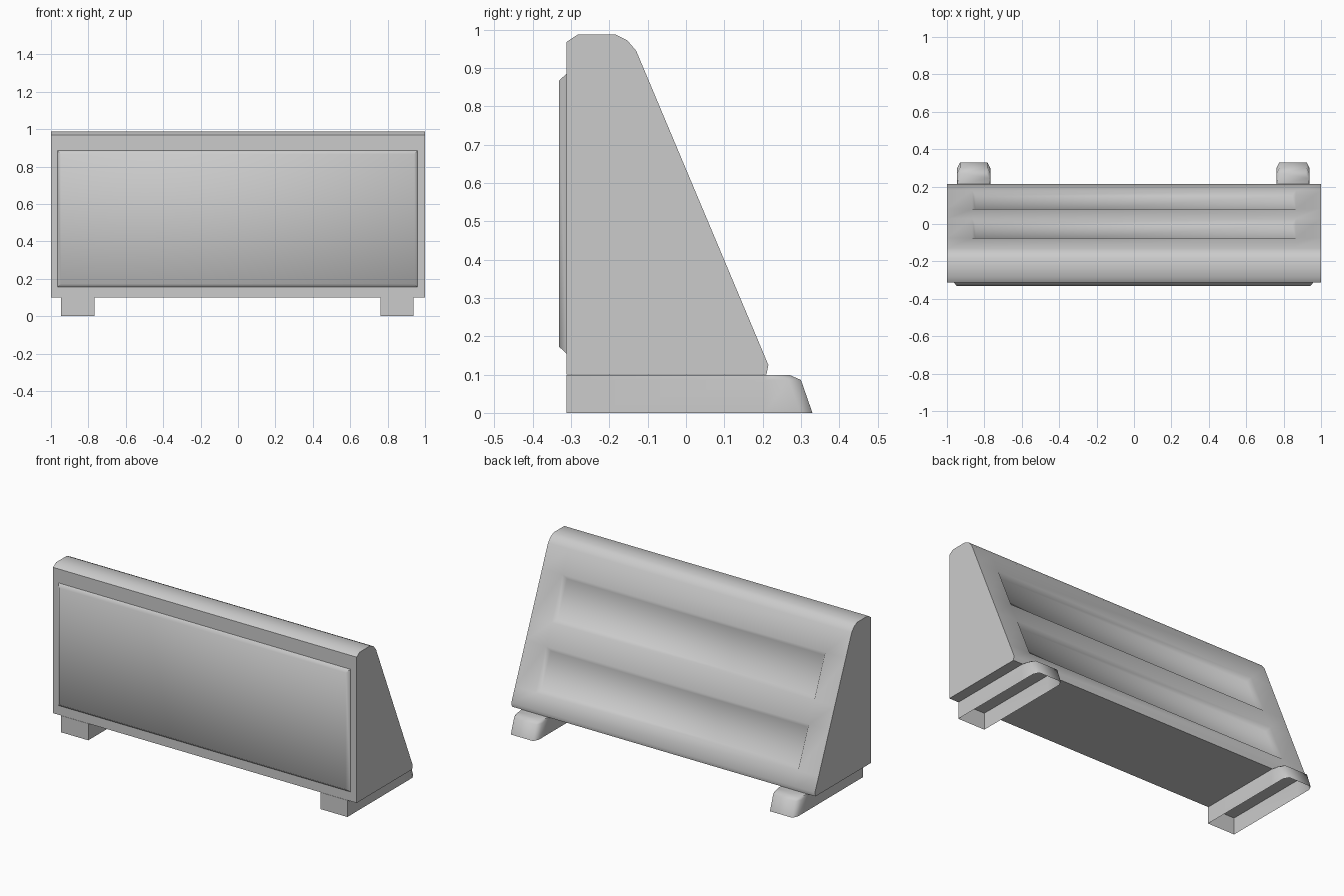
import bpy, bmesh, math
from mathutils import Vector

if "Cube" in bpy.data.objects:
    bpy.data.objects.remove(bpy.data.objects["Cube"], do_unlink=True)

GREY = (0.6, 0.6, 0.6, 1)
mat = bpy.data.materials.new("light grey")
mat.use_nodes = True
mat.diffuse_color = GREY
mat.node_tree.nodes["Principled BSDF"].inputs["Base Color"].default_value = GREY


def finish(bm, name, angle=55):
    mesh = bpy.data.meshes.new(name)
    bm.normal_update()
    bm.to_mesh(mesh)
    bm.free()
    ob = bpy.data.objects.new(name, mesh)
    bpy.context.collection.objects.link(ob)
    mesh.materials.append(mat)
    bpy.ops.object.select_all(action='DESELECT')
    ob.select_set(True)
    bpy.context.view_layer.objects.active = ob
    bpy.ops.object.shade_smooth_by_angle(angle=math.radians(angle))
    return ob


# Wedge body: side profile (y, z) swept across x, slope split at the recess rims
slope_top, slope_end = Vector((-0.13, 0.945)), Vector((0.215, 0.125))
rims = [(0.16, 0.46), (0.61, 0.90)]
profile = [(-0.312, 0.1), (-0.312, 0.968), (-0.283, 0.987), (-0.183, 0.987),
           (-0.153, 0.972), slope_top]
profile += [slope_top.lerp(slope_end, t) for rim in rims for t in rim]
profile += [slope_end, (0.21, 0.1)]

bm = bmesh.new()
side = bm.faces.new([bm.verts.new((-1, y, z)) for y, z in profile])
swept = bmesh.ops.extrude_face_region(bm, geom=[side], use_keep_orig=True)
bmesh.ops.translate(bm, vec=(2, 0, 0),
                    verts=[v for v in swept["geom"] if isinstance(v, bmesh.types.BMVert)])
bmesh.ops.recalc_face_normals(bm, faces=bm.faces)
for x in (-0.865, 0.865):
    bmesh.ops.bisect_plane(bm, geom=bm.verts[:] + bm.edges[:] + bm.faces[:],
                           plane_co=(x, 0, 0), plane_no=(1, 0, 0))

# Two long shallow recesses in the slope
centres = [slope_top.lerp(slope_end, sum(rim) / 2) for rim in rims]
cells = [f for f in bm.faces for c in centres
         if (f.calc_center_median() - Vector((0, c.x, c.y))).length < 0.02]
bmesh.ops.inset_individual(bm, faces=cells, thickness=0.027, depth=-0.025)
finish(bm, "wedge_body")

# Raised front panel with chamfered rim
bm = bmesh.new()
panel = bm.faces.new([bm.verts.new((x, -0.312, z)) for x, z in
                      ((-0.965, 0.155), (0.96, 0.155), (0.96, 0.885), (-0.965, 0.885))])
bm.normal_update()
bmesh.ops.inset_individual(bm, faces=[panel], thickness=0.026, depth=0.02)
finish(bm, "front_panel")


# Feet: hollow shells, open underneath, with a rounded sloping rear end
def foot(name, cx):
    bm = bmesh.new()
    rings = []
    for z, rear, half, corner in ((0, 0.33, 0.089, 0.016), (0.086, 0.3, 0.089, 0.016),
                                  (0.099, 0.27, 0.082, 0.012)):
        front_half = 0.089
        outline = [(-front_half, -0.312), (front_half, -0.312), (front_half, 0.205),
                   (half, rear - 2 * corner), (half - corner, rear),
                   (corner - half, rear), (-half, rear - 2 * corner), (-front_half, 0.205)]
        rings.append([bm.verts.new((cx + x, y, z)) for x, y in outline])
    for low, high in zip(rings, rings[1:]):
        for i in range(len(low)):
            j = (i + 1) % len(low)
            bm.faces.new((low[i], low[j], high[j], high[i]))
    bm.faces.new(rings[-1])
    finish(bm, name, 65)


foot("left_foot", 0.85)
foot("right_foot", -0.857)
